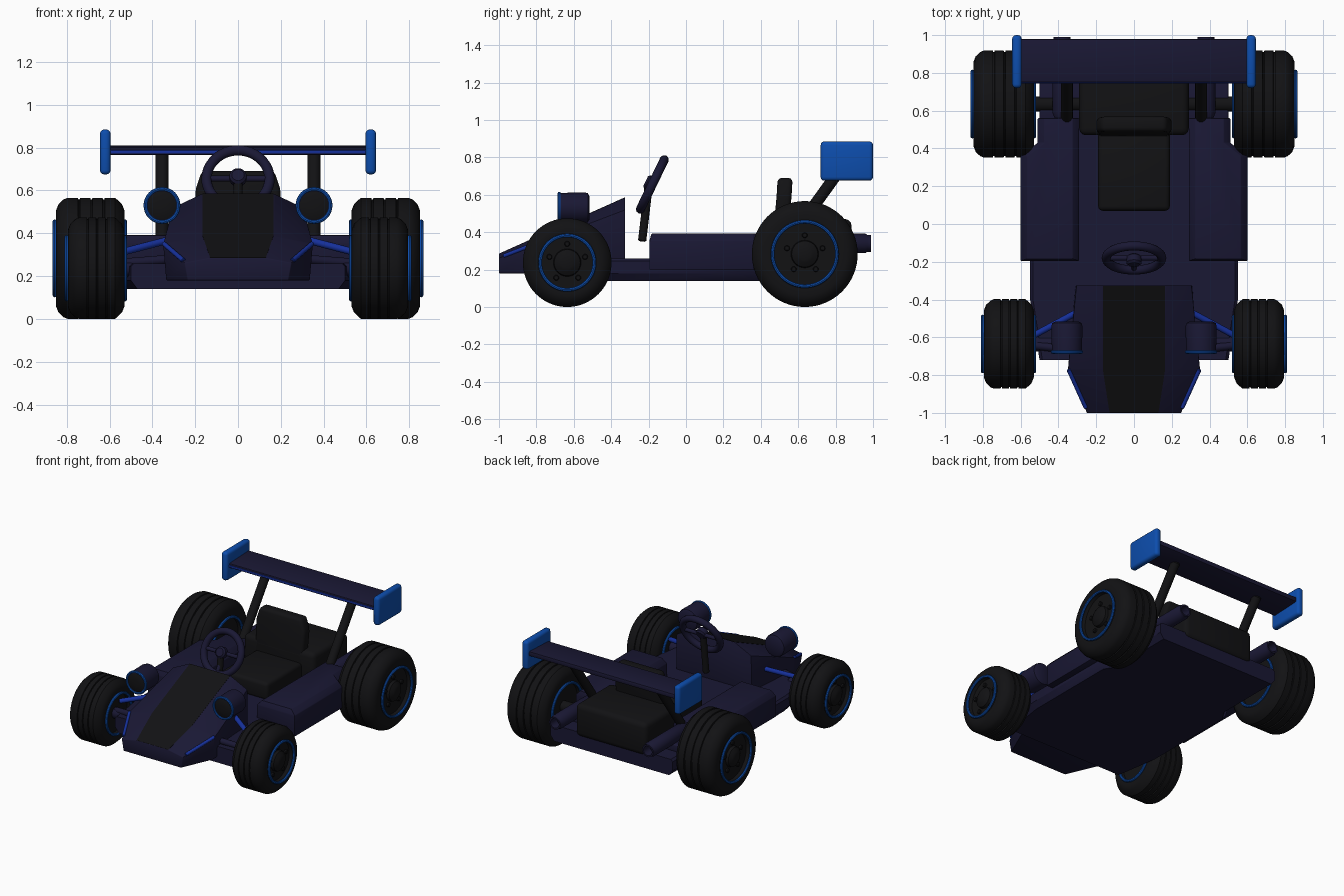
import bpy, bmesh, math
from mathutils import Vector, Matrix

if "Cube" in bpy.data.objects:
    bpy.data.objects.remove(bpy.data.objects["Cube"])


def material(name, rgb):
    m = bpy.data.materials.new(name)
    m.diffuse_color = (*rgb, 1)
    m.use_nodes = True
    m.node_tree.nodes["Principled BSDF"].inputs["Base Color"].default_value = m.diffuse_color
    return m


NAVY = material("navy", (0.010, 0.009, 0.034))
BLACK = material("black", (0.006, 0.006, 0.007))
BLUE = material("blue", (0.004, 0.075, 0.42))
ACCENT = material("accent_blue", (0.008, 0.03, 0.33))


def finish(name, bm, mat, bevel=0.0, segs=3):
    bmesh.ops.recalc_face_normals(bm, faces=bm.faces)
    if bevel:
        bmesh.ops.bevel(bm, geom=bm.edges[:], offset=bevel, segments=segs,
                        profile=0.5, affect='EDGES', clamp_overlap=True)
    me = bpy.data.meshes.new(name)
    bm.to_mesh(me)
    bm.free()
    me.materials.append(mat)
    ob = bpy.data.objects.new(name, me)
    bpy.context.collection.objects.link(ob)
    return ob


def loft(name, rings, mat, bevel=0.0, cap=True, segs=2):
    """Skin a list of equal-length closed rings."""
    bm = bmesh.new()
    vr = [[bm.verts.new(p) for p in r] for r in rings]
    n = len(vr[0])
    for a, b in zip(vr, vr[1:]):
        for i in range(n):
            bm.faces.new((a[i], a[(i + 1) % n], b[(i + 1) % n], b[i]))
    if cap:
        bm.faces.new(vr[0])
        bm.faces.new(vr[-1])
    else:
        for i in range(n):
            a, b = vr[-1], vr[0]
            bm.faces.new((a[i], a[(i + 1) % n], b[(i + 1) % n], b[i]))
    return finish(name, bm, mat, bevel, segs)


def box(name, x, y, z, mat, bevel=0.01):
    rings = [[(x[0], y[0], h), (x[1], y[0], h), (x[1], y[1], h), (x[0], y[1], h)] for h in z]
    return loft(name, rings, mat, bevel, segs=3)


def lathe(name, profile, origin, axis, mat, n=48, cap=True):
    """Turn (distance, radius) pairs about an axis."""
    q = Vector(axis).normalized().to_track_quat('Z', 'Y')
    o = Vector(origin)
    rings = [[o + q @ Vector((r * math.cos(2 * math.pi * i / n), r * math.sin(2 * math.pi * i / n), d))
              for i in range(n)] for d, r in profile]
    return loft(name, rings, mat, cap=cap)


def rod(name, a, b, r, mat, n=20):
    a, b = Vector(a), Vector(b)
    L = (b - a).length
    e = min(r * 0.3, L * 0.2)
    return lathe(name, [(0, r - e), (e, r), (L - e, r), (L, r - e)], a, b - a, mat, n)


def torus(name, origin, axis, R, r, mat, n=48, m=10):
    prof = [(r * math.sin(2 * math.pi * j / m), R + r * math.cos(2 * math.pi * j / m)) for j in range(m)]
    return lathe(name, prof, origin, axis, mat, n, cap=False)


# floor pan
def outline(inset, z):
    half = [(0.50, -0.72), (0.55, -0.40), (0.55, 0.30), (0.50, 0.38), (0.50, 0.87)]
    pts = [(x - inset, y) for x, y in half]
    return [(x, y, z) for x, y in pts] + [(-x, y, z) for x, y in reversed(pts)]


loft("floor_pan", [outline(0.03, 0.14), outline(0, 0.18), outline(0, 0.245), outline(0.015, 0.26)], NAVY)

# nose body
sections = [(-1.0, [(0.235, 0.18), (0.25, 0.262), (0.13, 0.285)]),
            (-0.77, [(0.335, 0.18), (0.35, 0.35), (0.165, 0.387)]),
            (-0.325, [(0.31, 0.20), (0.305, 0.52), (0.17, 0.585)])]
loft("nose_body", [[(x, y, z) for x, z in s] + [(-x, y, z) for x, z in reversed(s)]
                   for y, s in sections], NAVY, 0.004)
# dark panel along the nose
loft("nose_panel", [[(w, y, z), (w, y, z + 0.006), (-w, y, z + 0.006), (-w, y, z)]
                    for y, w, z in [(-0.998, 0.13, 0.28), (-0.77, 0.165, 0.382), (-0.327, 0.165, 0.58)]], BLACK)

# engine block behind the seat
box("engine_cover", (-0.29, 0.29), (0.47, 0.885), (0.23, 0.47), BLACK, 0.035)

# seat
box("seat_base", (-0.19, 0.19), (0.07, 0.52), (0.25, 0.38), BLACK, 0.025)
loft("seat_back", [[(-w, y, z), (w, y, z), (w, y + 0.08, z), (-w, y + 0.08, z)]
                   for w, y, z in [(0.19, 0.46, 0.32), (0.2, 0.485, 0.60), (0.17, 0.49, 0.69)]],
     BLACK, 0.022, segs=3)

# steering wheel, spokes and column
C = Vector((0, -0.18, 0.655))
up = Vector((0, 0.135, 0.28)).normalized()
axis = Vector((0, -up.z, up.y))
torus("steering_wheel", C, axis, 0.147, 0.024, NAVY, 48, 12)
rod("steering_hub", C - axis * 0.015, C + axis * 0.04, 0.04, NAVY)
for s in (-1, 1):
    rod("steering_spoke", C, C + Vector((s * 0.145, 0, 0)), 0.014, NAVY, 12)
rod("steering_spoke_lower", C, C - up * 0.145, 0.014, NAVY, 12)
rod("steering_column", (0, -0.235, 0.35), C + axis * 0.02, 0.022, BLACK)

# rear wing
loft("rear_wing", [[(x, 0.75, 0.765), (x, 0.98, 0.775), (x, 0.98, 0.81), (x, 0.75, 0.80)]
                   for x in (-0.61, 0.61)], NAVY, 0.008)
box("wing_stripe", (-0.6, 0.6), (0.744, 0.76), (0.772, 0.788), ACCENT, 0.003)


def wheel(label, s, y, R, x0, w, rr):
    o, ax = (s * x0, y, R), (s, 0, 0)
    # grooved tyre with recessed rim
    prof = [(0.03, rr - 0.005), (0.005, rr + 0.005), (0, R - 0.06), (0.012, R - 0.03), (0.035, R - 0.008)]
    a, b = 0.045, w - 0.045
    ribs = 4
    step = (b - a) / ribs
    for k in range(ribs):
        p = a + k * step
        prof += [(p, R), (p + step * 0.82, R)]
        if k < ribs - 1:
            prof += [(p + step * 0.86, R - 0.008), (p + step * 0.96, R - 0.008)]
    prof += [(w - 0.035, R - 0.008), (w - 0.012, R - 0.03), (w, R - 0.06),
             (w - 0.005, rr + 0.005), (w - 0.03, rr - 0.005)]
    lathe(label + "_tyre", prof, o, ax, BLACK, 64)
    # rim rings on both faces
    torus(label + "_rim_ring", (s * (x0 + w + 0.006), y, R), ax, rr, 0.010, BLUE, 64, 8)
    torus(label + "_inner_ring", (s * (x0 - 0.002), y, R), ax, rr, 0.010, BLUE, 64, 8)
    # hub and bolts
    lathe(label + "_hub", [(0, 0.075), (0.025, 0.07), (0.04, 0.045), (0.045, 0.03)],
          (s * (x0 + w - 0.035), y, R), ax, BLACK, 32)
    for k in range(5):
        t = math.pi / 2 + k * math.tau / 5
        by, bz = y + 0.1 * math.cos(t), R + 0.1 * math.sin(t)
        rod(label + "_bolt", (s * (x0 + w - 0.035), by, bz), (s * (x0 + w - 0.015), by, bz), 0.015, BLACK, 12)


for s, side in ((-1, "left"), (1, "right")):
    # side pod with tapered rear
    def pod(inset, z, front):
        pts = [(0.29 + inset, front), (0.60 - inset, front), (0.60 - inset, 0.36),
               (0.51 - inset, 0.43), (0.51 - inset, 0.56), (0.29 + inset, 0.56)]
        return [(s * x, y, z) for x, y in pts]
    loft(side + "_side_pod", [pod(0, 0.20, -0.195), pod(0, 0.355, -0.195), pod(0.035, 0.392, -0.185)], NAVY, 0.004)
    # rear deck and exhaust
    box(side + "_rear_deck", tuple(sorted((s * 0.28, s * 0.5))), (0.55, 0.75), (0.25, 0.31), NAVY)
    lathe(side + "_exhaust", [(0, 0.04), (0.03, 0.052), (0.40, 0.052), (0.41, 0.045), (0.43, 0.045),
                              (0.43, 0.034), (0.36, 0.032)], (s * 0.38, 0.56, 0.34), (0, 1, 0), NAVY, 32)
    # wing strut and end plate
    rod(side + "_wing_strut", (s * 0.355, 0.54, 0.34), (s * 0.355, 0.86, 0.785), 0.031, BLACK)
    box(side + "_wing_end_plate", tuple(sorted((s * 0.595, s * 0.645))), (0.72, 1.0), (0.675, 0.885), BLUE, 0.02)
    # headlight with bezel
    lathe(side + "_headlight", [(0, 0.07), (0.01, 0.08), (0.14, 0.082), (0.155, 0.078), (0.165, 0.06)],
          (s * 0.355, -0.68, 0.53), (0, 1, 0), NAVY, 40)
    torus(side + "_headlight_bezel", (s * 0.355, -0.678, 0.53), (0, 1, 0), 0.077, 0.009, BLUE, 40, 8)
    lathe(side + "_headlight_lens", [(0, 0.072), (0.008, 0.05), (0.01, 0.02)],
          (s * 0.355, -0.678, 0.53), (0, -1, 0), BLACK, 40)
    # nose edge trim
    rod(side + "_nose_trim", (s * 0.347, -0.77, 0.352), (s * 0.254, -0.975, 0.272), 0.011, ACCENT, 12)
    # front suspension arms
    rod(side + "_upper_arm", (s * 0.28, -0.455, 0.38), (s * 0.55, -0.60, 0.31), 0.017, ACCENT, 14)
    rod(side + "_front_arm", (s * 0.30, -0.67, 0.28), (s * 0.55, -0.64, 0.26), 0.022, NAVY, 14)
    # stub axles and wheels
    rod(side + "_front_axle", (s * 0.40, -0.635, 0.237), (s * 0.57, -0.635, 0.237), 0.04, NAVY)
    rod(side + "_rear_axle", (s * 0.27, 0.635, 0.285), (s * 0.57, 0.635, 0.285), 0.04, BLACK)
    wheel(side + "_front_wheel", s, -0.635, 0.237, 0.53, 0.265, 0.145)
    wheel(side + "_rear_wheel", s, 0.635, 0.283, 0.53, 0.32, 0.172)

# smooth shading with sharp edges kept
for ob in bpy.context.collection.objects:
    ob.select_set(True)
    bpy.context.view_layer.objects.active = ob
bpy.ops.object.shade_smooth_by_angle(angle=math.radians(35))
